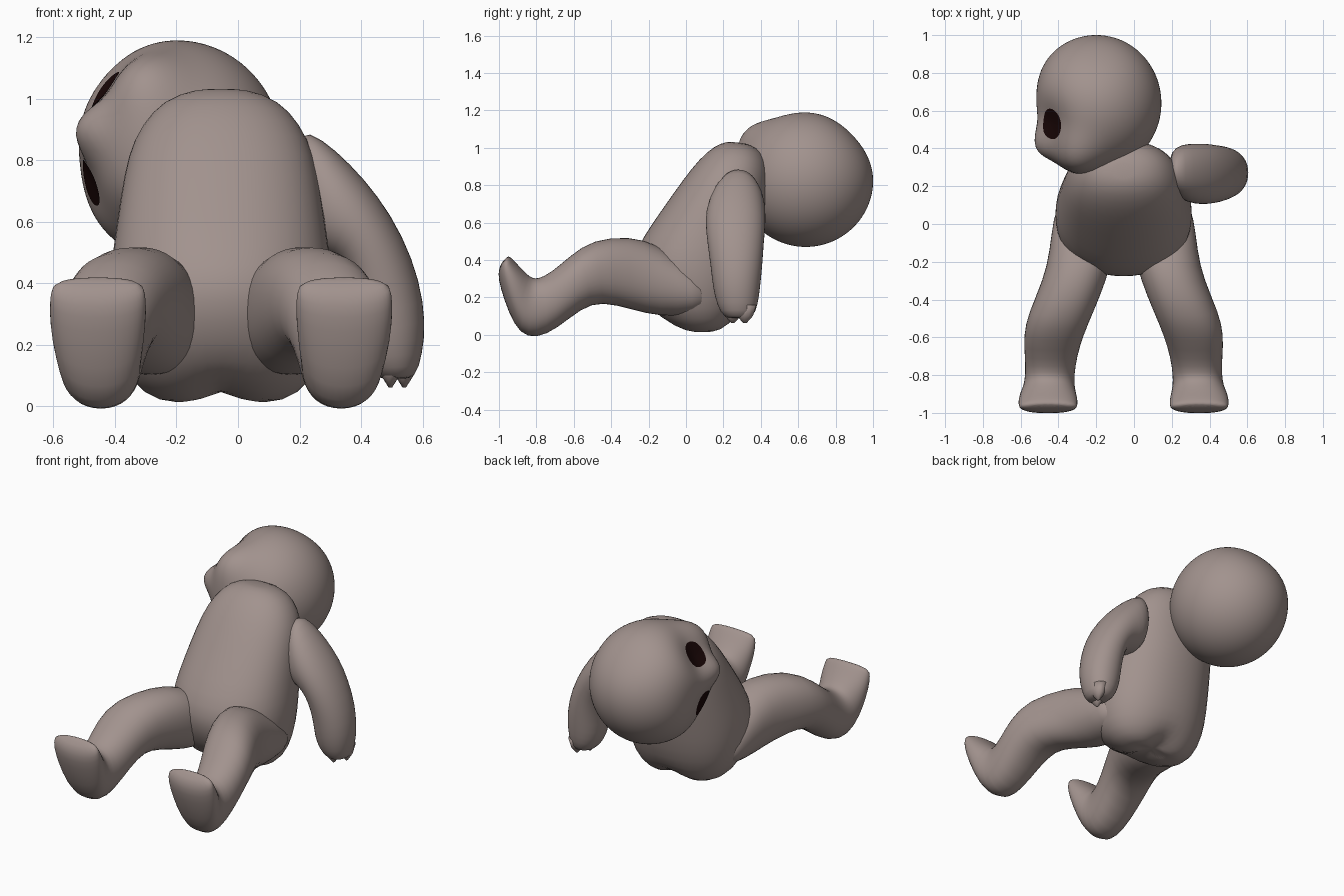
import bpy, bmesh, math
from mathutils import Vector

if "Cube" in bpy.data.objects:
    bpy.data.objects.remove(bpy.data.objects["Cube"])

CX = -0.055  # symmetry plane of the body


def material(name, rgb):
    m = bpy.data.materials.new(name)
    m.diffuse_color = (*rgb, 1)
    m.use_nodes = True
    m.node_tree.nodes["Principled BSDF"].inputs["Base Color"].default_value = m.diffuse_color
    return m


skin = material("warm grey cloth", (0.36, 0.29, 0.27))
dark = material("dark eye", (0.010, 0.002, 0.002))


def finish(name, bm, mat, levels=0):
    bmesh.ops.recalc_face_normals(bm, faces=bm.faces)
    me = bpy.data.meshes.new(name)
    bm.to_mesh(me)
    bm.free()
    me.materials.append(mat)
    for p in me.polygons:
        p.use_smooth = True
    ob = bpy.data.objects.new(name, me)
    bpy.context.collection.objects.link(ob)
    if levels:
        ob.modifiers.new("smooth", 'SUBSURF').levels = levels
        ob.modifiers["smooth"].render_levels = levels
    return ob


def loft(sections, sides=20, square=1.0):
    """Skin rings given as (edge point, opposite edge point, half-width vector)."""
    bm = bmesh.new()
    rings = []
    sp = lambda t: math.copysign(abs(t) ** square, t)
    for p, q, w in sections:
        p, q, w = Vector(p), Vector(q), Vector(w)
        ring = []
        for i in range(sides):
            a = 2 * math.pi * i / sides
            ring.append(bm.verts.new((p + q) / 2 + (p - q) / 2 * sp(math.cos(a)) + w * sp(math.sin(a))))
        rings.append(ring)
    for r0, r1 in zip(rings, rings[1:]):
        for i in range(sides):
            j = (i + 1) % sides
            bm.faces.new((r0[i], r0[j], r1[j], r1[i]))
    for r in (rings[0], rings[-1]):
        c = bm.verts.new(sum((v.co for v in r), Vector()) / sides)
        for i in range(sides):
            bm.faces.new((r[i], r[(i + 1) % sides], c))
    return bm


# Torso: front (y, z), back (y, z), half width
torso = [
    (0.03, 0.0, 0.17, 0.005, 0.15), (-0.08, 0.035, 0.24, 0.04, 0.255),
    (-0.20, 0.13, 0.31, 0.13, 0.33), (-0.275, 0.28, 0.36, 0.27, 0.365),
    (-0.29, 0.40, 0.39, 0.42, 0.367), (-0.235, 0.52, 0.42, 0.55, 0.35),
    (-0.13, 0.67, 0.435, 0.68, 0.33), (-0.01, 0.84, 0.447, 0.80, 0.305),
    (0.07, 0.94, 0.445, 0.89, 0.26), (0.15, 1.01, 0.415, 0.975, 0.19),
    (0.22, 1.035, 0.34, 1.02, 0.09)]
bm = loft([((CX, a, b), (CX, c, d), (w, 0, 0)) for a, b, c, d, w in torso], 24, 0.92)
for v in bm.verts:  # cleft under the seat
    if v.co.z < 0.1:
        v.co.z += 0.05 * math.exp(-((v.co.x - CX) / 0.07) ** 2)
finish("torso", bm, skin, 1)

# Legs with upturned feet: top (y, z), underside (y, z), offset from middle, half width
leg = [
    (0.11, 0.29, 0.11, 0.15, 0.215, 0.12), (0.04, 0.36, 0.06, 0.10, 0.213, 0.16),
    (-0.15, 0.487, -0.14, 0.095, 0.223, 0.17), (-0.30, 0.53, -0.28, 0.13, 0.255, 0.17),
    (-0.50, 0.512, -0.45, 0.178, 0.335, 0.173), (-0.62, 0.424, -0.56, 0.14, 0.372, 0.16),
    (-0.72, 0.335, -0.69, 0.03, 0.385, 0.139), (-0.79, 0.30, -0.80, -0.022, 0.39, 0.131),
    (-0.825, 0.305, -0.89, 0.002, 0.395, 0.136), (-0.855, 0.33, -0.95, 0.12, 0.40, 0.152),
    (-0.89, 0.365, -0.993, 0.25, 0.40, 0.16), (-0.925, 0.405, -1.008, 0.33, 0.40, 0.156),
    (-0.95, 0.425, -0.99, 0.38, 0.40, 0.145)]
for side, label in ((-1, "right"), (1, "left")):
    secs = [((CX + side * o, a, b), (CX + side * o, c, d), (w, 0, 0)) for a, b, c, d, o, w in leg]
    finish(label + "_leg", loft(secs, 20, 0.9), skin, 1)

# Single arm: outer edge (x, z), inner edge (x, z), depth centre, half depth
arm = [
    (0.195, 0.905, 0.19, 0.57, 0.285, 0.10), (0.27, 0.875, 0.235, 0.51, 0.275, 0.15),
    (0.365, 0.79, 0.28, 0.495, 0.265, 0.162), (0.457, 0.685, 0.325, 0.48, 0.265, 0.162),
    (0.537, 0.555, 0.355, 0.42, 0.265, 0.152), (0.592, 0.41, 0.372, 0.33, 0.27, 0.14),
    (0.612, 0.27, 0.378, 0.22, 0.27, 0.127), (0.60, 0.17, 0.40, 0.15, 0.275, 0.11),
    (0.578, 0.09, 0.445, 0.09, 0.28, 0.08)]
finish("arm", loft([((a, y, b), (c, y, d), (0, w, 0)) for a, b, c, d, y, w in arm], 20, 0.95), skin, 1)

# Jagged finger tips
for i, (x, y) in enumerate(((0.495, 0.25), (0.54, 0.315))):
    tip = [((x + r, y, z), (x - r, y, z), (0, r * 1.4, 0)) for z, r in ((0.16, 0.045), (0.10, 0.03), (0.062, 0.006))]
    finish(f"finger_{i + 1}", loft(tip, 12), skin)

# Head: an ellipsoid shaped by soft bumps and dips
HC = Vector((-0.2, 0.64, 0.83))
EYES = [Vector((-0.225, -0.10, 0.185)), Vector((-0.30, -0.12, -0.11))]
BUMPS = [(Vector((-0.32, -0.24, 0.08)), 0.066, 0.26),   # nose
         (Vector((-0.12, -0.37, 0.05)), 0.020, 0.35),   # chin
         (Vector((-0.13, -0.31, 0.25)), 0.070, 0.36),   # upper cheek
         (Vector((-0.20, -0.33, -0.12)), 0.020, 0.35),  # lower cheek
         (Vector((-0.33, 0.03, -0.01)), -0.022, 0.50),  # flat face
         (Vector((0.0, 0.28, 0.26)), -0.016, 0.50)]     # flatter crown
BUMPS += [(EYES[0], -0.046, 0.42), (EYES[1], -0.030, 0.40)]  # eye hollows


def head_point(d, lift=0.0):
    d = d.normalized()
    r = 1 / math.sqrt((d.x / 0.345) ** 2 + (d.y / 0.362) ** 2 + (d.z / 0.36) ** 2)
    for c, amount, width in BUMPS:
        r += amount * math.exp(-(d.angle(c) / width) ** 2)
    return HC + d * (r + lift)


bm = bmesh.new()
bmesh.ops.create_icosphere(bm, subdivisions=5, radius=1)
for v in bm.verts:
    v.co = head_point(v.co)
finish("head", bm, skin)

# Round eyes laid onto the face
for k, e in enumerate(EYES):
    c = e.normalized()
    u = c.orthogonal().normalized()
    w = c.cross(u)
    bm = bmesh.new()
    mid = bm.verts.new(head_point(c, 0.004))
    prev = None
    for rad in (0.08, 0.16, 0.245):
        ring = []
        for i in range(24):
            a = 2 * math.pi * i / 24
            ring.append(bm.verts.new(head_point(c + (u * math.cos(a) + w * math.sin(a)) * rad, 0.004)))
        for i in range(24):
            j = (i + 1) % 24
            bm.faces.new((prev[i], ring[i], ring[j], prev[j]) if prev else (mid, ring[i], ring[j]))
        prev = ring
    finish(f"eye_{k + 1}", bm, dark)
